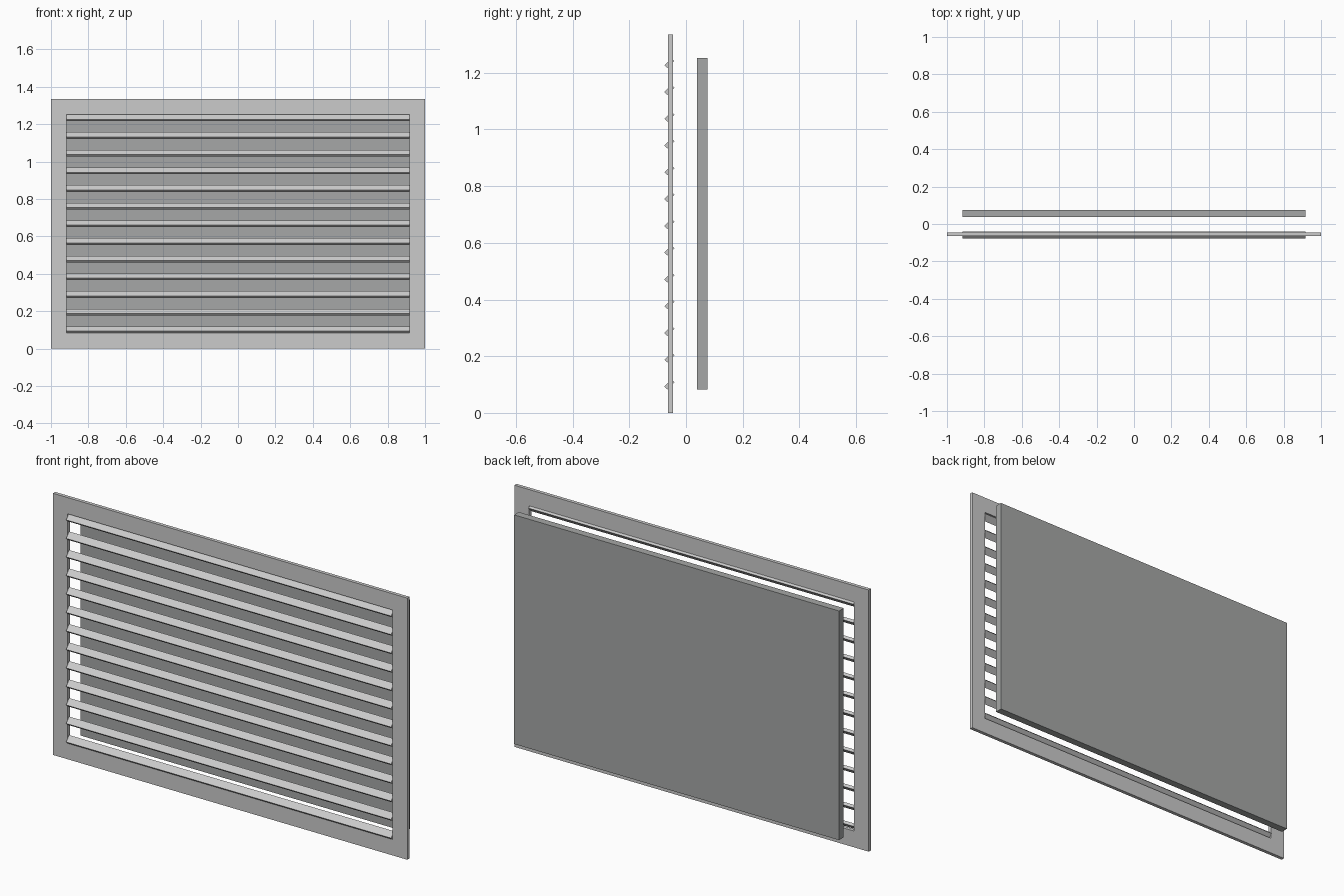
import bpy, bmesh, math
from mathutils import Matrix, Vector

if "Cube" in bpy.data.objects:
    bpy.data.objects.remove(bpy.data.objects["Cube"])

HEIGHT, BORDER = 1.335, 0.083
OPEN_X = 1 - BORDER
SLATS = 13


def material(name, value):
    m = bpy.data.materials.new(name)
    m.diffuse_color = (*value, 1)
    m.use_nodes = True
    m.node_tree.nodes["Principled BSDF"].inputs["Base Color"].default_value = m.diffuse_color
    return m


light_grey = material("light grey", (0.60, 0.60, 0.60))
dark_grey = material("dark grey", (0.38, 0.39, 0.385))


def finish(name, bm, mat):
    bmesh.ops.recalc_face_normals(bm, faces=bm.faces)
    me = bpy.data.meshes.new(name)
    bm.to_mesh(me)
    bm.free()
    me.materials.append(mat)
    ob = bpy.data.objects.new(name, me)
    bpy.context.collection.objects.link(ob)
    return ob


def box(name, size, loc, mat, tilt=0):
    bm = bmesh.new()
    mtx = Matrix.Translation(loc) @ Matrix.Rotation(tilt, 4, 'X') @ Matrix.Diagonal((*size, 1))
    bmesh.ops.create_cube(bm, size=1, matrix=mtx)
    return finish(name, bm, mat)


# frame: flat ring extruded backwards
def rectangle(bm, hx, z0, z1, y):
    return [bm.verts.new((x, y, z)) for x, z in ((-hx, z0), (hx, z0), (hx, z1), (-hx, z1))]


bm = bmesh.new()
outer = rectangle(bm, 1, 0, HEIGHT, -0.063)
inner = rectangle(bm, OPEN_X, BORDER, HEIGHT - BORDER, -0.063)
for i in range(4):
    j = (i + 1) % 4
    bm.faces.new((outer[i], outer[j], inner[j], inner[i]))
ring = bmesh.ops.extrude_face_region(bm, geom=bm.faces[:], use_keep_orig=True)
moved = [v for v in ring["geom"] if isinstance(v, bmesh.types.BMVert)]
bmesh.ops.translate(bm, verts=moved, vec=Vector((0, 0.018, 0)))
finish("frame", bm, light_grey)

# tilted louvre slats, low edge to the front
half = 0.018
first, last = BORDER + half, HEIGHT - BORDER - half
for i in range(SLATS):
    z = first + (last - first) * i / (SLATS - 1)
    box(f"slat_{i + 1}", (2 * OPEN_X, 0.036, 0.0145), (0, -0.0585, z),
        light_grey, math.radians(45))

# back panel
box("back_panel", (2 * OPEN_X, 0.038, HEIGHT - 2 * BORDER),
    (0, 0.057, HEIGHT / 2), dark_grey)
